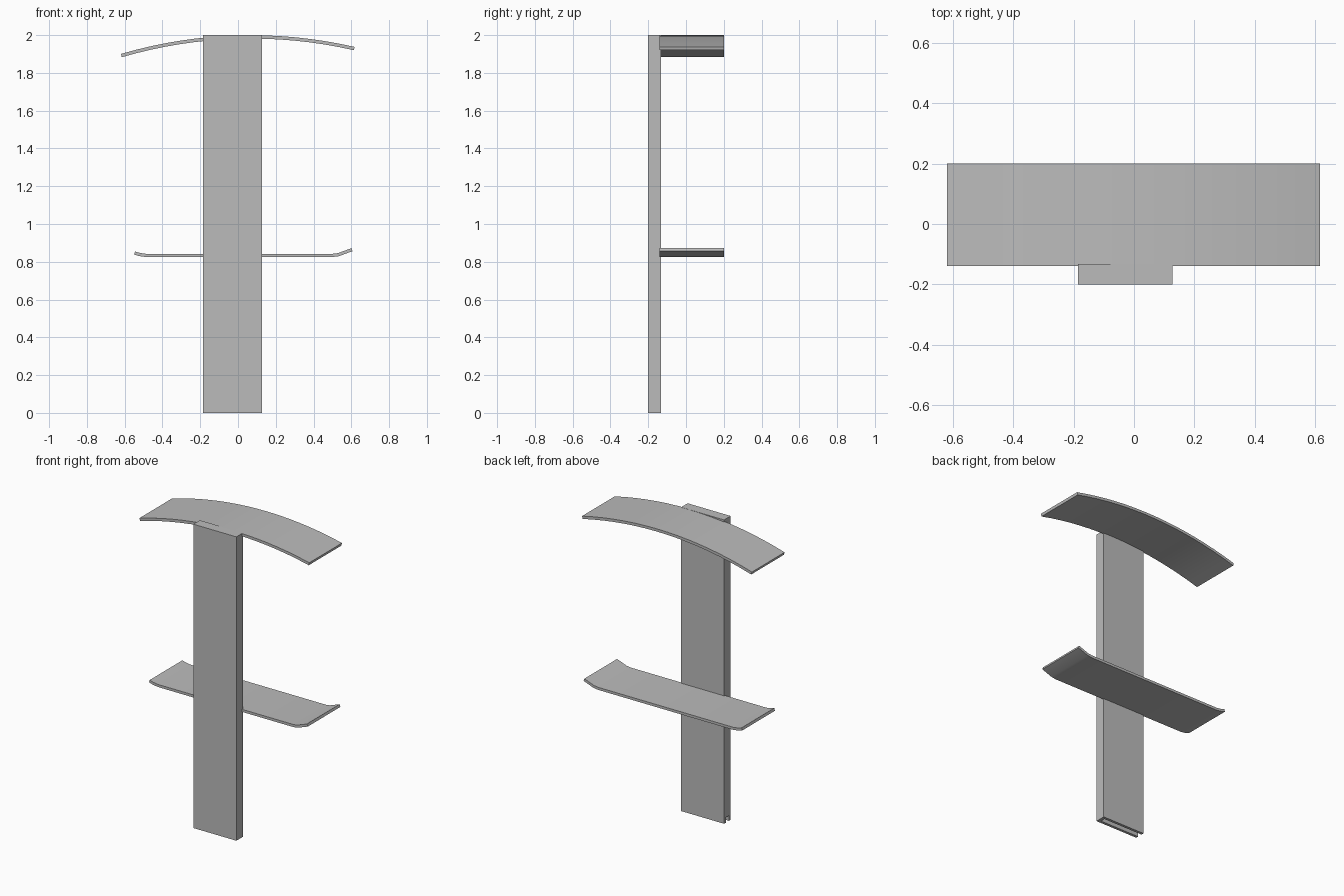
import bpy, bmesh, math
from mathutils import Vector

if "Cube" in bpy.data.objects:
    bpy.data.objects.remove(bpy.data.objects["Cube"], do_unlink=True)

grey = bpy.data.materials.new("plain grey")
grey.use_nodes = True
colour = (0.5, 0.5, 0.5, 1)
grey.diffuse_color = colour
grey.node_tree.nodes["Principled BSDF"].inputs["Base Color"].default_value = colour


def add_object(name, bm):
    bmesh.ops.recalc_face_normals(bm, faces=bm.faces)
    mesh = bpy.data.meshes.new(name)
    bm.to_mesh(mesh)
    bm.free()
    mesh.materials.append(grey)
    obj = bpy.data.objects.new(name, mesh)
    bpy.context.collection.objects.link(obj)
    return obj


def box(name, low, high):
    low, high = Vector(low), Vector(high)
    bm = bmesh.new()
    bmesh.ops.create_cube(bm, size=1)
    bmesh.ops.scale(bm, vec=high - low, verts=bm.verts)
    bmesh.ops.translate(bm, vec=(low + high) / 2, verts=bm.verts)
    return add_object(name, bm)


def activate(obj):
    bpy.ops.object.select_all(action='DESELECT')
    obj.select_set(True)
    bpy.context.view_layer.objects.active = obj


def bent_board(name, top, thickness, front=-0.14, back=0.2):
    """Thicken a line of (x, z) points along its normals and extrude it in y."""
    pts = [Vector(p) for p in top]
    under = []
    for i, p in enumerate(pts):
        along = (pts[min(i + 1, len(pts) - 1)] - pts[max(i - 1, 0)]).normalized()
        under.append(p + Vector((along.y, -along.x)) * thickness)
    bm = bmesh.new()
    ring = [bm.verts.new((p.x, front, p.y)) for p in pts + under[::-1]]
    face = bm.faces.new(ring)
    moved = bmesh.ops.extrude_face_region(bm, geom=[face])["geom"]
    verts = [v for v in moved if isinstance(v, bmesh.types.BMVert)]
    bmesh.ops.translate(bm, vec=(0, back - front, 0), verts=verts)
    obj = add_object(name, bm)
    activate(obj)
    bpy.ops.object.shade_smooth_by_angle(angle=math.radians(30))
    return obj


# Upright post with a groove in its foot, open on one side
post = box("upright_post", (-0.185, -0.2, 0), (0.128, -0.132, 2))
cutter = box("groove_cutter", (-0.3, -0.182, -0.1), (0.108, -0.15, 0.035))
cutter.hide_render = True
cut = post.modifiers.new("foot groove", 'BOOLEAN')
cut.operation = 'DIFFERENCE'
cut.solver = 'EXACT'
cut.object = cutter
activate(post)
bpy.ops.object.modifier_apply(modifier=cut.name)
bpy.data.objects.remove(cutter, do_unlink=True)

# Arched top board
left, right, crown, radius, steps = -0.62, 0.617, 0.07, 2.45, 16
arch = []
for i in range(steps + 1):
    x = left + (right - left) * i / steps
    arch.append((x, 1.9995 - radius + math.sqrt(radius ** 2 - (x - crown) ** 2)))
bent_board("arched_top_board", arch, 0.018)

# Lower board with upturned ends
lower = [(-0.545, 0.855), (-0.52, 0.847), (-0.485, 0.842),
         (0.5, 0.842), (0.53, 0.846), (0.6, 0.872)]
bent_board("lower_board", lower, 0.017)
